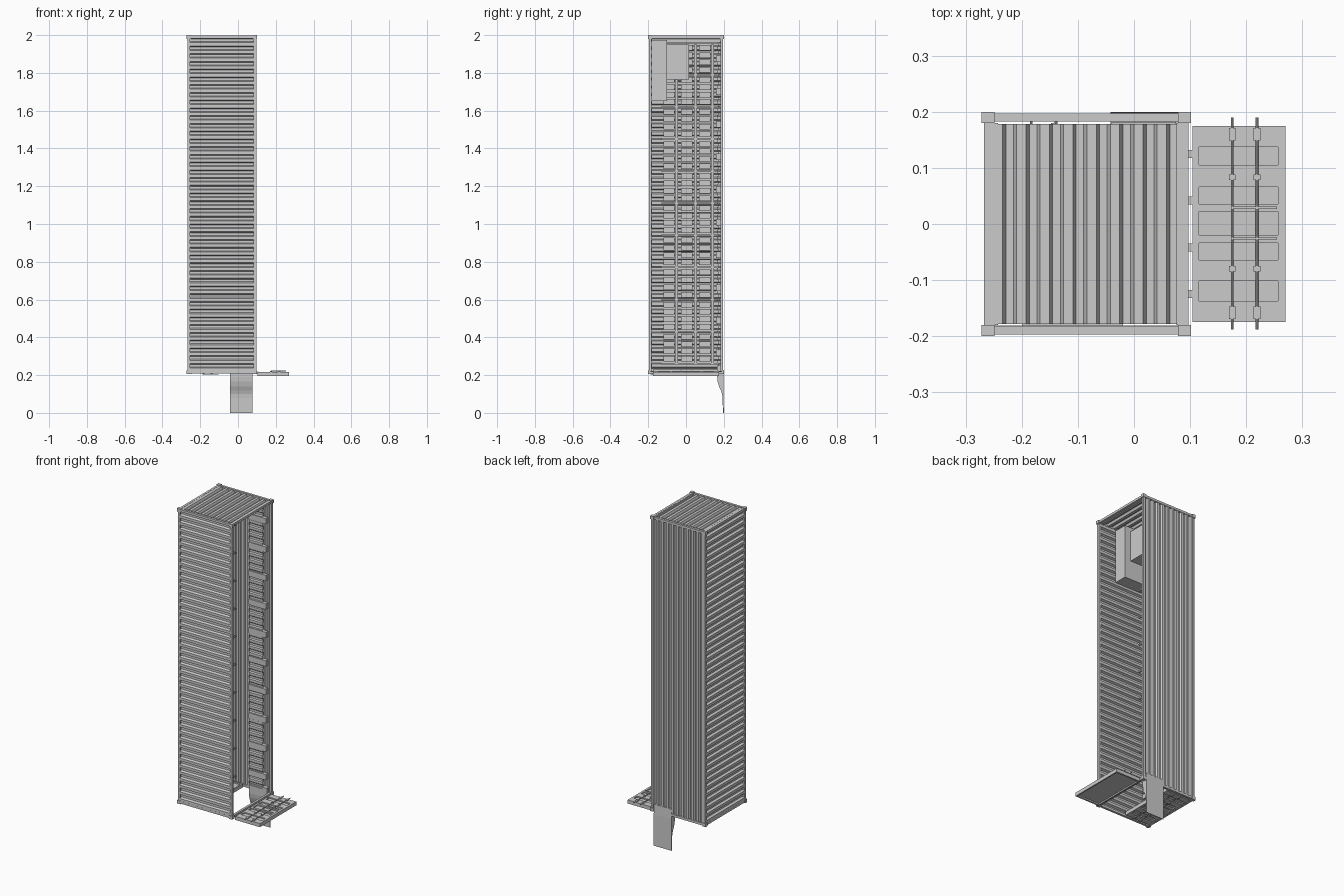
import bpy, bmesh
from mathutils import Vector

if "Cube" in bpy.data.objects:
    bpy.data.objects.remove(bpy.data.objects["Cube"])

X0, X1, Y0, Y1, Z0, Z1 = -0.27, 0.10, -0.20, 0.20, 0.205, 2.0
XC = (X0 + X1) / 2


def mesh_object(name, bm):
    bmesh.ops.recalc_face_normals(bm, faces=bm.faces)
    me = bpy.data.meshes.new(name)
    bm.to_mesh(me)
    bm.free()
    ob = bpy.data.objects.new(name, me)
    bpy.context.collection.objects.link(ob)
    return ob


def boxes(name, items):
    """One object from many boxes given as (x0, x1, y0, y1, z0, z1)."""
    bm = bmesh.new()
    for a, b, c, d, e, f in items:
        vs = bmesh.ops.create_cube(bm, size=1)['verts']
        for v in vs:
            v.co = Vector(((a + b) / 2 + v.co.x * (b - a),
                           (c + d) / 2 + v.co.y * (d - c),
                           (e + f) / 2 + v.co.z * (f - e)))
    return mesh_object(name, bm)


def corrugated(name, u0, u1, n, w0, w1, depth, place, thick=0.003):
    """Trapezoid wave along u, extruded along w, mapped by place(u, w, d)."""
    p = (u1 - u0) / n
    prof = []
    for i in range(n):
        for t, d in ((0, 0), (0.36, 0), (0.5, depth), (0.86, depth)):
            prof.append((u0 + (i + t) * p, d))
    prof.append((u1, 0))
    bm = bmesh.new()
    rows = [[bm.verts.new(place(u, w, d)) for u, d in prof] for w in (w0, w1)]
    for i in range(len(prof) - 1):
        bm.faces.new((rows[0][i], rows[0][i + 1], rows[1][i + 1], rows[1][i]))
    ob = mesh_object(name, bm)
    m = ob.modifiers.new("thickness", 'SOLIDIFY')
    m.thickness = thick
    m.offset = 0
    return ob


def extruded(name, pts, a, b, place):
    bm = bmesh.new()
    r0 = [bm.verts.new(place(p, q, a)) for p, q in pts]
    r1 = [bm.verts.new(place(p, q, b)) for p, q in pts]
    bm.faces.new(r0)
    bm.faces.new(r1[::-1])
    for i in range(len(pts)):
        j = (i + 1) % len(pts)
        bm.faces.new((r0[i], r0[j], r1[j], r1[i]))
    return mesh_object(name, bm)


# Frame: long rails, end rails and corner castings
R = 0.02
xs, ys, zs = ((X0, X0 + R), (X1 - R, X1)), ((Y0, Y0 + R), (Y1 - R, Y1)), ((Z0, Z0 + R), (Z1 - R, Z1))
e = 0.003
boxes("long_rails", [(a + e, b - e, c + e, d - e, Z0, Z1 - e) for a, b in xs for c, d in ys])
boxes("end_rails_across", [(X0, X1, c + e, d - e, f + e, g - e) for c, d in ys for f, g in zs])
boxes("end_rails_upright", [(a + e, b - e, Y0, Y1, f + e, g - e) for a, b in xs for f, g in zs])
boxes("corner_castings", [(a - e / 2, b + e / 2, c, d, f, g) for a, b in xs for c, d in ys for f, g in zs])

# Corrugated walls (the +x side is left open)
corrugated("roof_panel", 0.222, 1.985, 43, X0 + R - 0.005, X1 - R + 0.005, 0.013,
           lambda u, w, d: (w, -0.195 + d, u))
corrugated("side_panel", 0.222, 1.985, 43, Y0 + R - 0.005, Y1 - R + 0.005, 0.013,
           lambda u, w, d: (X0 + 0.005 + d, w, u))
corrugated("end_panel", X0 + R, X1 - R + 0.004, 8, -0.178, 0.178, 0.013,
           lambda u, w, d: (u, w, 1.995 - d))
boxes("end_panel_borders", [(X0 + 0.01, X0 + R + 0.008, -0.18, 0.18, 1.985, 1.996),
                            (X1 - R - 0.004, X1 - 0.01, -0.18, 0.18, 1.985, 1.996)])

# Floor panel with lengthwise ribs
corrugated("floor_panel", X0 + 0.015, X1 - 0.015, 10, 0.215, 1.99, 0.01,
           lambda u, w, d: (u, 0.194 - d, w))


# Cargo doors: one folded fully out, one closed and mirrored beneath
def door(tag, place):
    """Local door: s = distance from hinge, y, h = height toward the outside."""
    def bx(name, items):
        out = []
        for s0, s1, y0, y1, h0, h1 in items:
            p, q = place(s0, y0, h0), place(s1, y1, h1)
            out.append(tuple(v for i in range(3) for v in sorted((p[i], q[i]))))
        return boxes(tag + name, out)

    bx("_leaf", [(0.004, 0.17, -0.175, 0.175, 0, 0.007)])
    # raised border with horizontal pressed ribs between
    bx("_border", [(0.004, 0.016, -0.175, 0.175, 0, 0.014), (0.157, 0.17, -0.175, 0.175, 0, 0.014),
                   (0.016, 0.157, -0.175, -0.137, 0, 0.014), (0.016, 0.157, 0.137, 0.175, 0, 0.014),
                   (0.016, 0.157, 0.066, 0.105, 0, 0.014), (0.016, 0.157, -0.102, -0.064, 0, 0.014),
                   (0.016, 0.157, 0.022, 0.036, 0, 0.014), (0.016, 0.157, -0.034, -0.02, 0, 0.014)])
    bx("_inner_rim", [(0.004, 0.012, -0.175, 0.175, -0.008, 0), (0.162, 0.17, -0.175, 0.175, -0.008, 0),
                      (0.004, 0.17, -0.175, -0.165, -0.008, 0), (0.004, 0.17, 0.165, 0.175, -0.008, 0)])
    bm = bmesh.new()
    for s in (0.075, 0.119):
        ring = [(1, 0), (.7, .7), (0, 1), (-.7, .7), (-1, 0), (-.7, -.7), (0, -1), (.7, -.7)]
        ends = [[bm.verts.new(place(s + c * 0.0025, y, 0.0165 + k * 0.0025)) for c, k in ring]
                for y in (-0.188, 0.19)]
        for i in range(8):
            bm.faces.new((ends[0][i], ends[0][i - 1], ends[1][i - 1], ends[1][i]))
        bm.faces.new(ends[0])
        bm.faces.new(ends[1])
    mesh_object(tag + "_lock_rods", bm)
    bx("_rod_brackets", [(s - w, s + w, y - l, y + l, 0.012, 0.02) for s in (0.075, 0.119)
                         for y, w, l in ((0.16, .006, .011), (0.083, .006, .005),
                                         (-0.08, .006, .005), (-0.158, .006, .011))])
    bx("_handles", [(0.075, 0.155, y - 0.002, y + 0.002, 0.017, 0.021) for y in (0.029, -0.026)])
    bx("_hinges", [(a, b, y - 0.007, y + 0.007, 0.005, 0.016) for y in (-0.125, -0.042, 0.042, 0.125)
                   for a, b in ((-0.005, 0.004), (0.009, 0.012))])


door("open_door", lambda s, y, h: (X1 + s, y, 0.203 + h))
door("closed_door", lambda s, y, h: (X0 + 0.012 + s, y, 0.223 - h))

# Exit ramp with a curved top
ramp = extruded("ramp", [(0.196, 0.25), (0.165, 0.25), (0.165, 0.19), (0.168, 0.165), (0.175, 0.14),
                         (0.185, 0.118), (0.191, 0.10), (0.193, 0.08), (0.196, 0.0), (0.2, 0.0), (0.199, 0.19)],
                -0.042, 0.078, lambda p, q, w: (w, p, q))

# Raised slatted walkway along the floor, with supports
corrugated("walkway", 0.225, 1.96, 43, -0.042, 0.05, 0.006, lambda u, w, d: (w, 0.165 + d, u))
boxes("walkway_supports", [(-0.04, 0.075, 0.16, 0.182, 0.30 + i * 0.173, 0.335 + i * 0.173) for i in range(10)])

# Storage racks against the closed side wall
posts = [0.26 + i * 0.17 for i in range(11)]
boxes("rack_shelves", [(-0.25, -0.14, y - 0.013, y + 0.003, 0.26, 1.95) for y in (-0.045, 0.055, 0.145)])
boxes("rack_posts", [(x, x + 0.008, -0.13, 0.18, z - 0.004, z + 0.004) for x in (-0.25, -0.148) for z in posts])
boxes("rack_trays", [(-0.245, -0.16, y, y + 0.06, z + 0.012 + k * 0.039, z + 0.041 + k * 0.039)
                     for y in (-0.12, -0.026, 0.07) for z in posts[:-1] for k in range(4)])

# Wall units at the closed end
boxes("upper_cabinet", [(-0.20, -0.02, -0.182, -0.10, 1.65, 1.975)])
boxes("lower_cabinet", [(-0.20, -0.06, -0.10, 0.015, 1.765, 1.95)])
